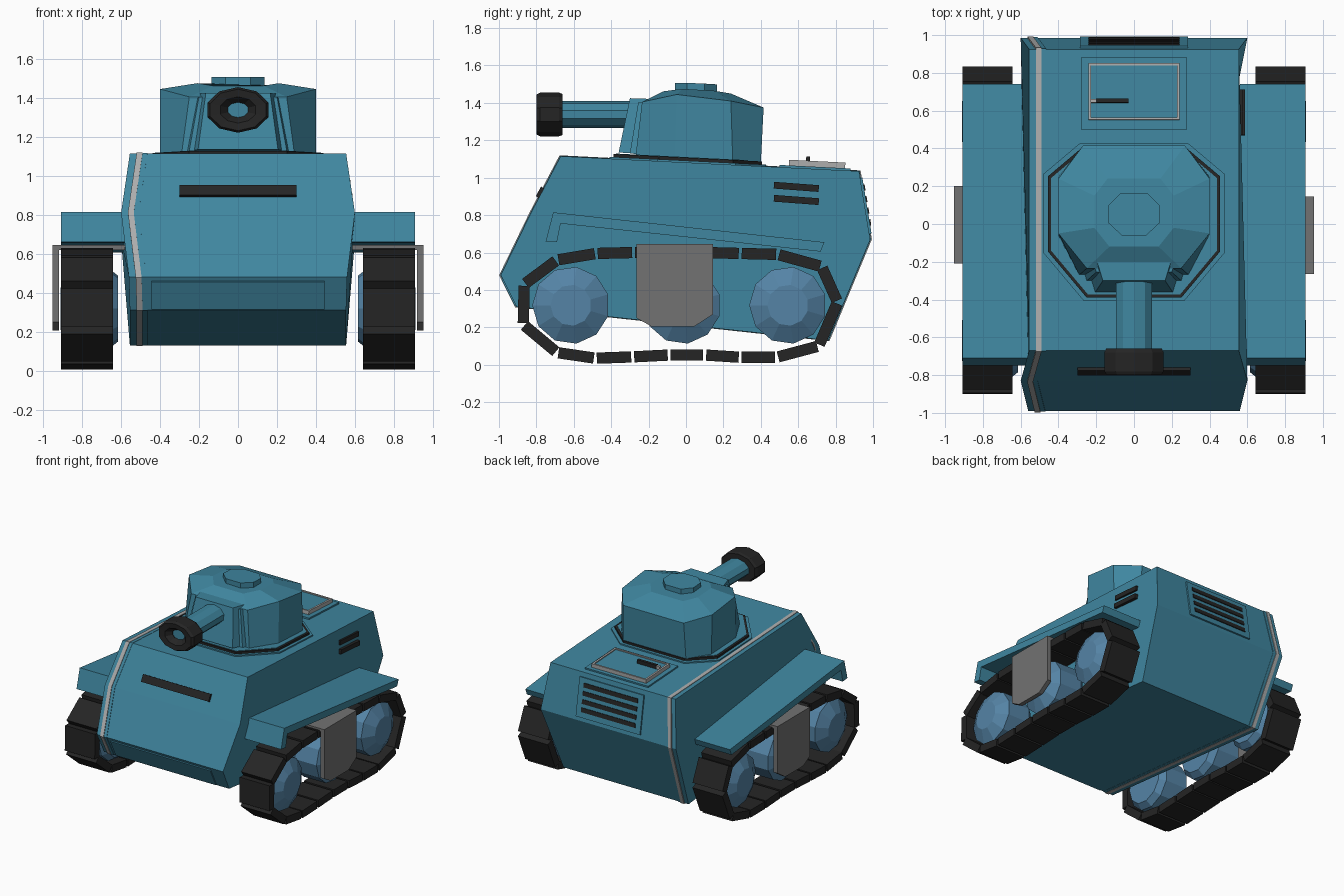
import bpy, bmesh, math
from mathutils import Vector

if "Cube" in bpy.data.objects:
    bpy.data.objects.remove(bpy.data.objects["Cube"])


def mat(name, *rgb):
    m = bpy.data.materials.new(name)
    m.diffuse_color = (*rgb, 1)
    m.use_nodes = True
    m.node_tree.nodes["Principled BSDF"].inputs["Base Color"].default_value = m.diffuse_color
    return m


TEAL = mat("teal", 0.05, 0.24, 0.35)
BLUE = mat("wheel_blue", 0.09, 0.23, 0.38)
BLACK = mat("black", 0.018, 0.018, 0.018)
PALE = mat("pale", 0.42, 0.42, 0.42)
GREY = mat("grey", 0.17, 0.17, 0.17)


def build(name, parts, material, mirror=False, loop=False):
    """Each part is a list of rings to be bridged; ends are capped unless looped."""
    bm = bmesh.new()
    for rings in parts:
        vs = [[bm.verts.new(p) for p in r] for r in rings]
        n = len(vs[0])
        pairs = list(zip(vs, vs[1:]))
        if loop:
            pairs.append((vs[-1], vs[0]))
        else:
            bm.faces.new(vs[0])
            bm.faces.new(vs[-1])
        for a, b in pairs:
            for i in range(n):
                j = (i + 1) % n
                bm.faces.new((a[i], a[j], b[j], b[i]))
    bmesh.ops.recalc_face_normals(bm, faces=bm.faces)
    me = bpy.data.meshes.new(name)
    bm.to_mesh(me)
    bm.free()
    me.materials.append(material)
    ob = bpy.data.objects.new(name, me)
    bpy.context.collection.objects.link(ob)
    if mirror:
        ob.modifiers.new("mirror", "MIRROR")
    return ob


def prism(profile, x0, x1):
    return [[(x, y, z) for y, z in profile] for x in (x0, x1)]


def slab(a, b, x0, x1, lo, hi):
    """Flat bar along the side-view line a-b, from lo to hi along its outward normal."""
    a, b = Vector(a), Vector(b)
    d = (b - a).normalized()
    n = Vector((-d.y, d.x))
    return prism([a + n * lo, b + n * lo, b + n * hi, a + n * hi], x0, x1)


# Hull: side profile (y, z, half width), clockwise from the lower front
HULL = [(-0.905, 0.31, 0.555), (-0.99, 0.48, 0.56), (-0.83, 0.81, 0.6), (-0.67, 1.115, 0.555),
        (0.925, 1.035, 0.555), (0.985, 0.67, 0.6), (0.76, 0.13, 0.555)]
build("hull", [[[(s * w, y, z) for y, z, w in HULL] for s in (-1, 1)]], TEAL)


def on(i, t):
    a, b = HULL[i], HULL[i + 1]
    return (a[0] + (b[0] - a[0]) * t, a[1] + (b[1] - a[1]) * t)


def deck(y):
    return (y, 1.115 - 0.0502 * (y + 0.67))


# Bands wrapped around the hull near the left edge
def band(name, i0, i1, k, material):
    build(name, [[[(-w + dx, y * f, 0.6 + (z - 0.6) * f)
                   for dx, f in ((i0, 0.98), (i1, 0.98), (i1, k), (i0, k))]
                  for y, z, w in HULL]], material, loop=True)


band("pale_stripe", 0.035, 0.065, 1.009, PALE)
band("stripe_trim", 0.065, 0.09, 1.004, TEAL)

# Front slit and lower front panel
build("front_slit", [slab(on(2, 0.27), on(2, 0.44), -0.3, 0.3, -0.01, 0.018)], BLACK)
build("lower_front_panel", [slab(on(0, 0.04), on(0, 0.88), -0.445, 0.445, -0.01, 0.008)], TEAL)

# Rear vent panel with slats
build("rear_panel", [slab(on(4, 0.1), on(4, 0.92), -0.285, 0.285, -0.01, 0.012)], TEAL)
build("rear_slats", [slab(on(4, t), on(4, t + 0.09), -0.24, 0.24, 0, 0.018)
                     for t in (0.2, 0.37, 0.54, 0.71)], BLACK)

# Vents on the right side
build("side_vents", [slab((0.47, z), (0.71, z - 0.018), 0.53, x, -0.018, 0.018)
                     for z, x in ((0.96, 0.578), (0.89, 0.587))], BLACK)

# Rear deck hatch
build("hatch_base", [slab(deck(0.5), deck(0.88), -0.28, 0.28, -0.01, 0.012)], TEAL)
build("hatch_lid", [slab(deck(0.56), deck(0.84), -0.23, 0.23, 0, 0.034)], TEAL)
build("hatch_frame", [slab(deck(0.55), deck(0.85), s * 0.227, s * 0.242, 0, 0.042) for s in (-1, 1)]
      + [slab(deck(y), deck(y + 0.013), -0.227, 0.227, 0, 0.042) for y in (0.55, 0.837)], PALE)
build("hatch_handle", [slab(deck(0.64), deck(0.66), -0.2, -0.03, 0.03, 0.065)], BLACK)
build("handle_end", [slab(deck(0.64), deck(0.66), -0.23, -0.2, 0.03, 0.06)], PALE)


# Turret ring: octagonal plates following the sloped deck
def oct_plate(k, lo, hi):
    half = [(0.28, 0.42), (0.47, 0.26), (0.47, -0.15), (0.26, -0.4)]
    pts = half + [(-x, y) for x, y in reversed(half)]
    return [[(x * k, y * k, deck(y * k)[1] + h) for x, y in pts] for h in (lo, hi)]


build("ring_outer", [oct_plate(1.02, -0.02, 0.01)], TEAL)
build("ring_gasket", [oct_plate(0.97, 0, 0.026)], BLACK)
build("ring_inner", [oct_plate(0.935, 0, 0.029)], TEAL)


# Turret: half outlines reflected into full rings
def sym(half):
    return half + [(-x, y, z) for x, y, z in reversed(half)]


build("turret", [[
    sym([(0.28, 0.4, 1.08), (0.4, 0.25, 1.08), (0.4, -0.06, 1.1), (0.29, -0.27, 1.11)]),
    sym([(0.27, 0.415, 1.375), (0.4, 0.24, 1.41), (0.4, -0.05, 1.445), (0.25, -0.235, 1.405)]),
    sym([(0.14, 0.24, 1.45), (0.21, 0.15, 1.465), (0.21, -0.02, 1.475), (0.13, -0.12, 1.462)])]], TEAL)
build("gun_mount", [[
    sym([(0.25, -0.22, 1.125), (0.205, -0.36, 1.135)]),
    sym([(0.21, -0.15, 1.42), (0.165, -0.3, 1.425)])]], TEAL)
build("mount_backing", [[
    sym([(0.28, -0.2, 1.12), (0.25, -0.3, 1.13)]),
    sym([(0.23, -0.15, 1.4), (0.2, -0.255, 1.405)])]], TEAL)
build("turret_cap", [[
    sym([(0.07, 0.165, z - 0.008), (0.135, 0.1, z - 0.004), (0.135, 0.005, z), (0.065, -0.06, z)])
    for z in (1.45, 1.507)]], TEAL)


# Gun: flattened round sections along y
def lathe(pts, n):
    return [[(r * math.cos(2 * math.pi * (i + 0.5) / n), y,
              1.338 + 0.71 * r * math.sin(2 * math.pi * (i + 0.5) / n)) for i in range(n)]
            for r, y in pts]


build("barrel", [lathe([(0.1, -0.75), (0.1, -0.2)], 10)], TEAL)
build("muzzle", [lathe([(0.095, -0.795), (0.15, -0.8), (0.165, -0.78), (0.165, -0.68), (0.155, -0.66),
                        (0.055, -0.66), (0.055, -0.755)], 10)], BLACK, loop=True)

# Fenders
FENDER = [(-0.75, 0.66), (-0.71, 0.815), (0.74, 0.655), (0.72, 0.605), (-0.67, 0.755), (-0.69, 0.655)]
build("fenders", [prism(FENDER, 0.56, 0.908)], TEAL, mirror=True)

# Tracks: separate links along a closed path
TRACK = [(-0.865, 0.43), (-0.87, 0.215), (-0.69, 0.065), (-0.485, 0.035), (-0.285, 0.042), (-0.09, 0.052),
         (0.1, 0.052), (0.29, 0.04), (0.485, 0.04), (0.71, 0.1), (0.81, 0.335), (0.725, 0.525),
         (0.49, 0.59), (0.29, 0.595), (0.1, 0.6), (-0.09, 0.6), (-0.28, 0.6), (-0.48, 0.595), (-0.69, 0.56)]
links = []
for p, q in zip(TRACK, TRACK[1:] + TRACK[:1]):
    p, q = Vector(p), Vector(q)
    g = (q - p).normalized() * 0.008
    links.append(slab(p + g, q - g, 0.642, 0.908, -0.03, 0.03))
build("tracks", links, BLACK, mirror=True)

# Road wheels with protruding hub faces
wheels = []
for cy in (-0.615, -0.02, 0.545):
    wheels.append([[(x, cy + r * math.cos(2 * math.pi * (i + 0.5) / 11),
                     0.318 + r * math.sin(2 * math.pi * (i + 0.5) / 11)) for i in range(11)]
                   for x, r in ((0.615, 0.17), (0.66, 0.207), (0.855, 0.207), (0.91, 0.11))])
build("wheels", wheels, BLUE, mirror=True)

# Side brackets: a shelf over the track and a hanging plate
for s, y0, tag in ((1, -0.265, "right"), (-1, -0.21, "left")):
    y1 = y0 + 0.41
    shelf = [(y0, 0.62), (y1, 0.62), (y1, 0.645), (y0, 0.645)]
    plate = [(y0, 0.645), (y0, 0.25), (y0 + 0.08, 0.205), (y1 - 0.1, 0.205), (y1, 0.27), (y1, 0.645)]
    build(tag + "_bracket", [prism(shelf, s * 0.58, s * 0.93), prism(plate, s * 0.918, s * 0.952)], GREY)
